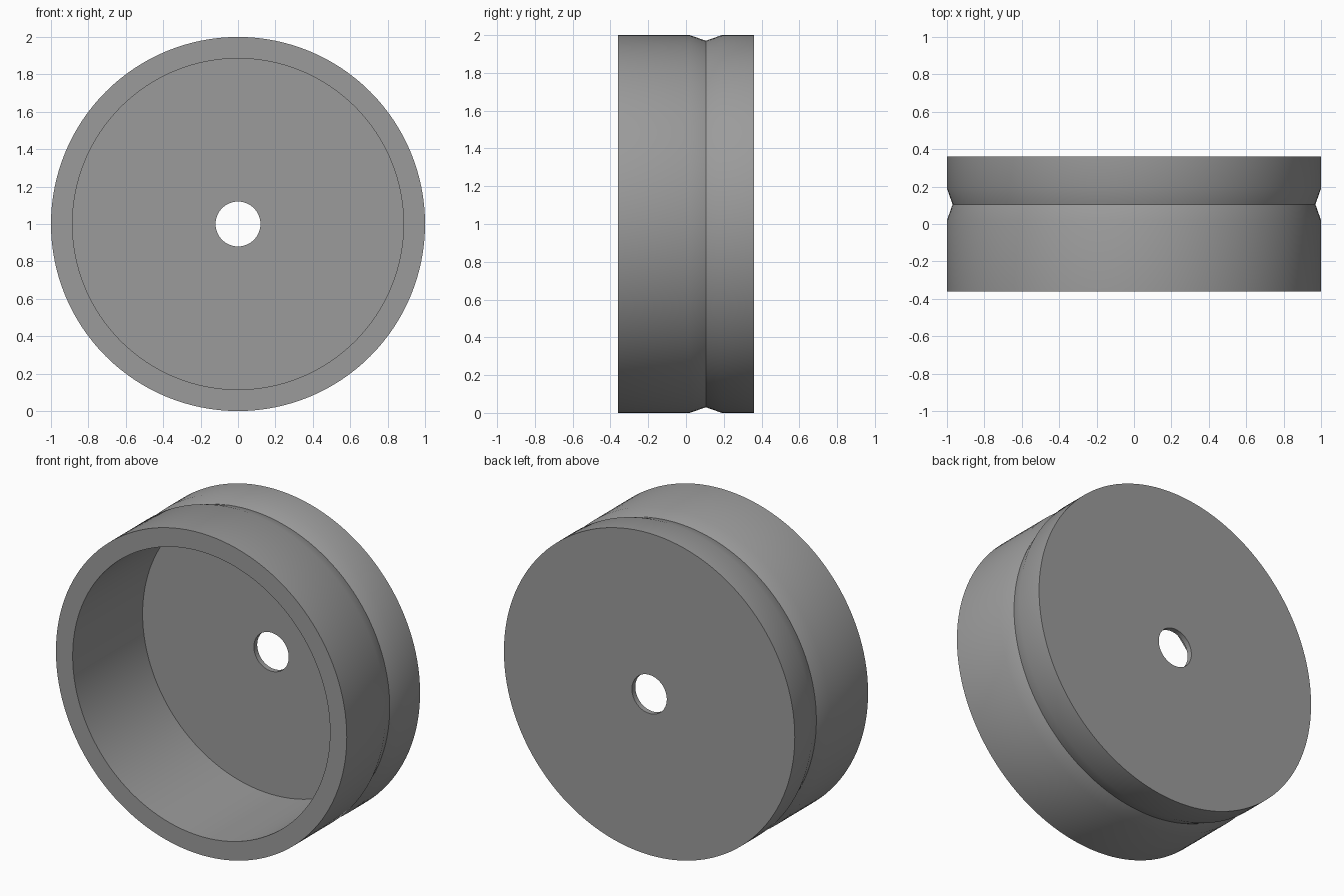
import bpy, bmesh, math

if "Cube" in bpy.data.objects:
    bpy.data.objects.remove(bpy.data.objects["Cube"])

SEGMENTS = 128

# Closed wall section as (radius, y): open front, grooved rim, thin back with a hole
profile = [
    (0.885, -0.36), (1.0, -0.36),                 # front lip
    (1.0, 0.02), (0.97, 0.105), (1.0, 0.19),      # outer wall with V groove
    (1.0, 0.36), (0.12, 0.36),                    # back face
    (0.12, 0.327), (0.885, 0.327),                # hole and inner floor
]

# Revolve the section around the y axis
bm = bmesh.new()
rings = []
for i in range(SEGMENTS):
    a = 2 * math.pi * i / SEGMENTS
    rings.append([bm.verts.new((r * math.cos(a), y, 1 + r * math.sin(a))) for r, y in profile])
for i in range(SEGMENTS):
    a, b = rings[i], rings[(i + 1) % SEGMENTS]
    for j in range(len(profile)):
        k = (j + 1) % len(profile)
        bm.faces.new((a[j], a[k], b[k], b[j]))
bmesh.ops.recalc_face_normals(bm, faces=bm.faces)

mesh = bpy.data.meshes.new("grooved_cup")
bm.to_mesh(mesh)
bm.free()
cup = bpy.data.objects.new("grooved_cup", mesh)
bpy.context.collection.objects.link(cup)

# Plain grey finish
grey = bpy.data.materials.new("grey")
grey.diffuse_color = (0.33, 0.33, 0.33, 1)
grey.use_nodes = True
grey.node_tree.nodes["Principled BSDF"].inputs["Base Color"].default_value = grey.diffuse_color
mesh.materials.append(grey)

# Smooth walls, sharp rims and groove bottom
bpy.context.view_layer.objects.active = cup
cup.select_set(True)
bpy.ops.object.shade_smooth_by_angle(angle=math.radians(30))
